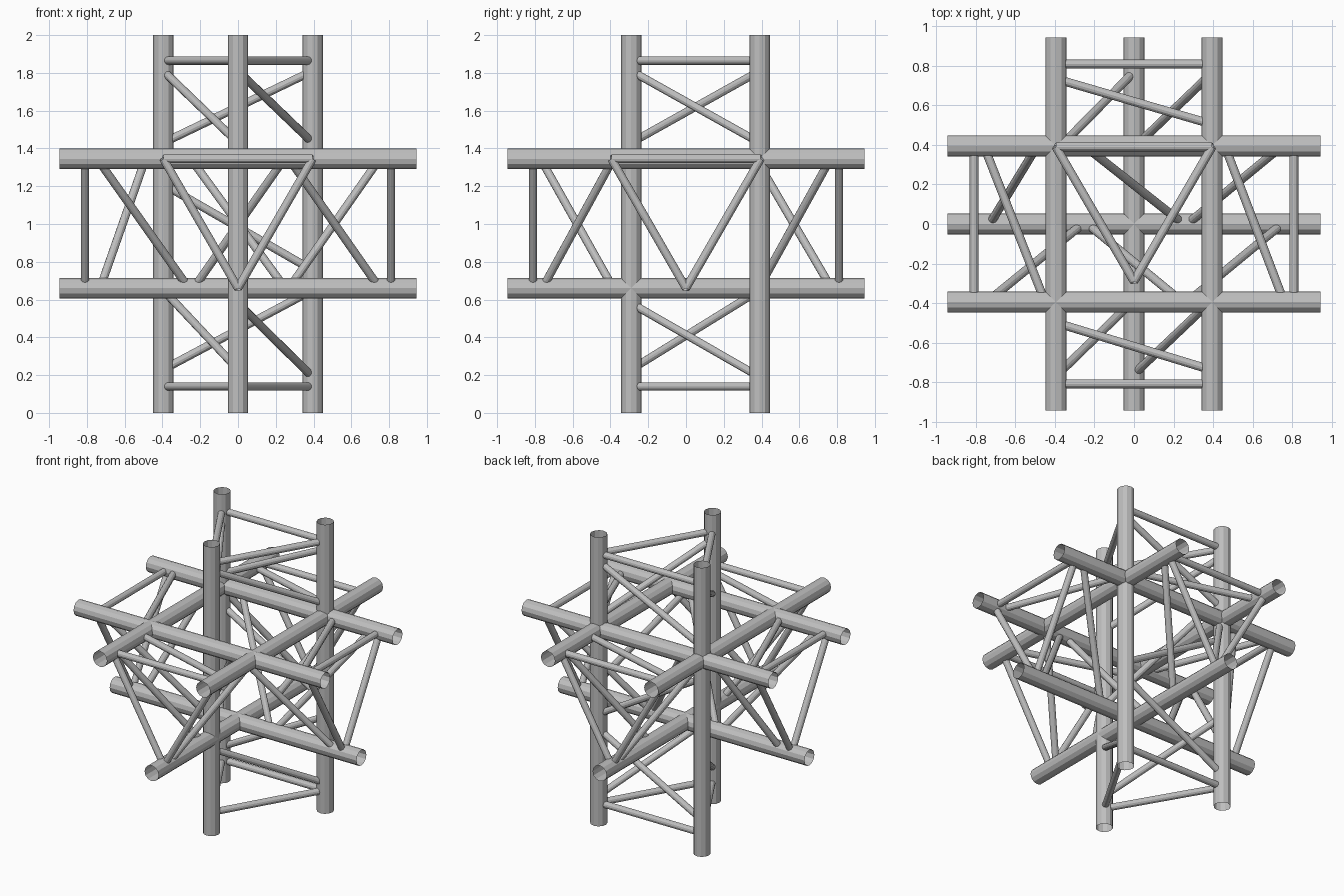
import bpy
import bmesh
from mathutils import Vector, Matrix

cube = bpy.data.objects.get("Cube")
if cube:
    bpy.data.objects.remove(cube, do_unlink=True)

mat = bpy.data.materials.new("aluminium grey")
mat.use_nodes = True
COLOUR = (0.52, 0.52, 0.52, 1)
mat.diffuse_color = COLOUR
mat.node_tree.nodes["Principled BSDF"].inputs["Base Color"].default_value = COLOUR

SIDES = 12
CHORD_R, BRACE_R = 0.054, 0.022
SIDE = 0.395                 # half the spacing of paired chords
TOP, LOW = 1.345, 0.66       # heights of the horizontal chords
BACK, FRONT = 0.39, -0.29    # depths of the upright chords
REACH = 0.945                # half length of the horizontal chords
FRAME = 0.81                 # distance of end frames on horizontal arms


def tube(name, a, b, radius):
    """Open tube running from a to b."""
    a, b = Vector(a), Vector(b)
    axis = b - a
    bm = bmesh.new()
    place = Matrix.Translation((a + b) / 2) @ axis.to_track_quat('Z', 'Y').to_matrix().to_4x4()
    bmesh.ops.create_cone(bm, cap_ends=False, segments=SIDES, radius1=radius,
                          radius2=radius, depth=axis.length, matrix=place)
    mesh = bpy.data.meshes.new(name)
    bm.to_mesh(mesh)
    bm.free()
    mesh.materials.append(mat)
    obj = bpy.data.objects.new(name, mesh)
    bpy.context.collection.objects.link(obj)


# Each truss: a function placing (chord number, distance along) in space
def along_x(chord, t):
    return (t,) + ((-SIDE, TOP), (SIDE, TOP), (0, LOW))[chord]


def along_y(chord, t):
    x, z = ((-SIDE, TOP), (SIDE, TOP), (0, LOW))[chord]
    return (x, t, z)


def upright(chord, t):
    return ((-SIDE, BACK), (SIDE, BACK), (0, FRONT))[chord] + (t,)


def build_truss(name, point, start, end, frames, diagonals):
    for c in range(3):
        tube(name + "_chord", point(c, start), point(c, end), CHORD_R)
    # Triangular frames near both ends
    for t in frames:
        for c in range(3):
            tube(name + "_frame_bar", point(c, t), point((c + 1) % 3, t), BRACE_R)
    # Diagonal braces: first chord, distance, second chord, distance
    for c1, t1, c2, t2 in diagonals:
        tube(name + "_diagonal", point(c1, t1), point(c2, t2), BRACE_R)


build_truss("cross_truss", along_x, -REACH, REACH, (-FRAME, FRAME), [
    (0, -0.745, 2, -0.26), (0, 0.245, 2, -0.235), (0, 0.27, 2, 0.75),
    (1, -0.49, 2, -0.73), (1, -0.25, 2, 0.25), (1, 0.75, 2, 0.27),
    (1, -0.76, 0, -0.45), (1, 0.46, 0, 0.76)])

build_truss("depth_truss", along_y, -REACH, REACH, (-FRAME, FRAME), [
    (0, -0.77, 2, -0.385), (1, -0.385, 2, -0.76),
    (0, 0.37, 2, 0.77), (1, 0.765, 2, 0.385),
    (0, -0.50, 1, -0.74), (0, 0.735, 1, 0.505)])

build_truss("upright_truss", upright, 0, 2, (0.14, 1.865), [
    (0, 1.43, 1, 1.81), (0, 1.81, 2, 1.43), (2, 1.81, 1, 1.43),
    (0, 0.23, 1, 0.65), (0, 0.65, 2, 0.23), (2, 0.58, 1, 0.19),
    (0, 1.21, 1, 0.755)])
